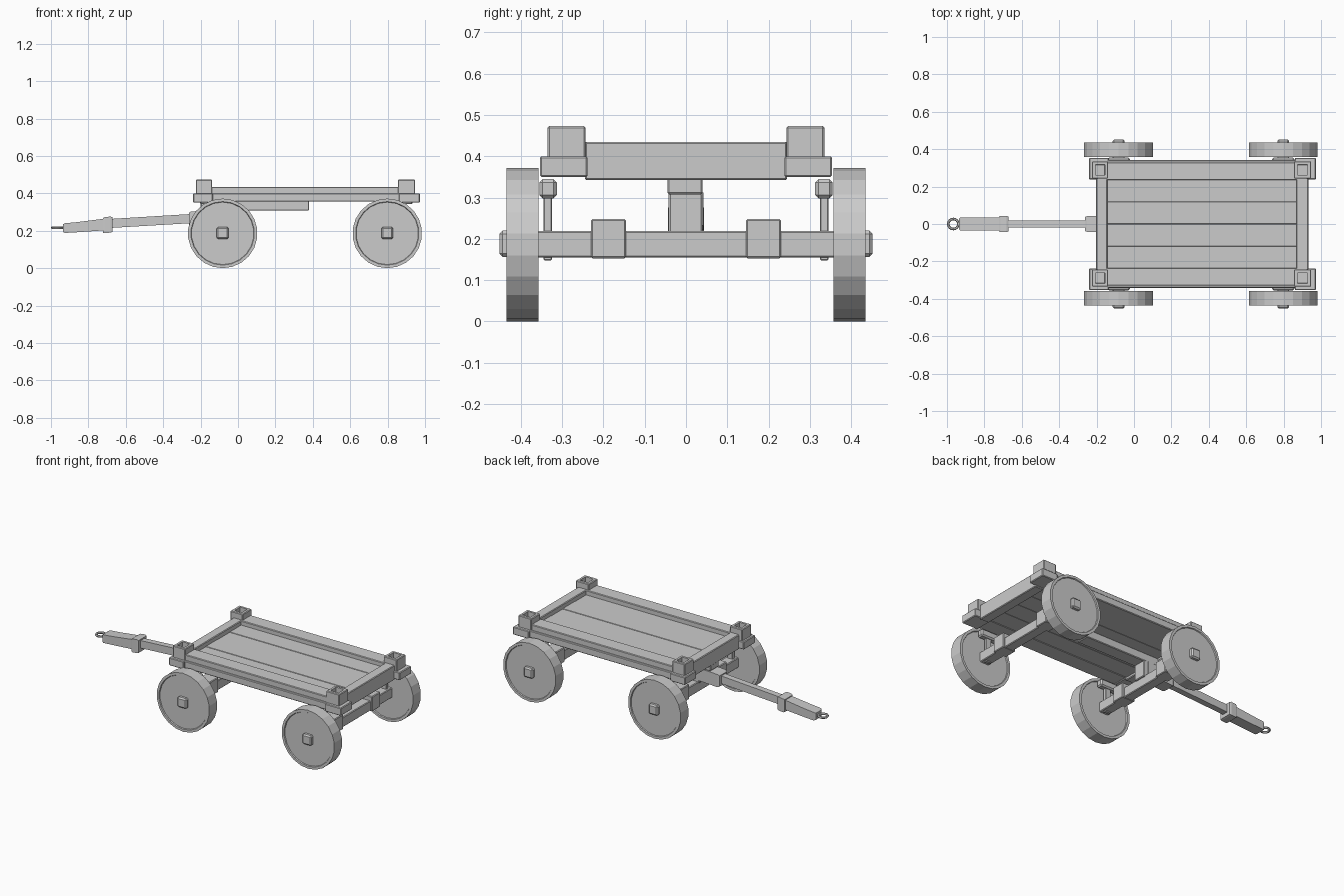
import bpy, bmesh, math
from mathutils import Matrix, Vector

if "Cube" in bpy.data.objects:
    bpy.data.objects.remove(bpy.data.objects["Cube"])


def finish(name, bm):
    bmesh.ops.recalc_face_normals(bm, faces=bm.faces)
    me = bpy.data.meshes.new(name)
    bm.to_mesh(me)
    bm.free()
    ob = bpy.data.objects.new(name, me)
    bpy.context.collection.objects.link(ob)
    return ob


def box(name, x, y, z, bevel=0.004, pit=0):
    """Beam between (min, max) pairs, optionally with a square socket on top."""
    bm = bmesh.new()
    lo, hi = Vector((x[0], y[0], z[0])), Vector((x[1], y[1], z[1]))
    bmesh.ops.create_cube(bm, size=1, matrix=Matrix.Translation((lo + hi) / 2)
                          @ Matrix.Diagonal((*(hi - lo), 1)))
    if bevel:
        bmesh.ops.bevel(bm, geom=bm.edges[:], offset=bevel, segments=1, affect='EDGES')
    if pit:
        bm.normal_update()
        top = max(bm.faces, key=lambda f: f.calc_center_median().z)
        bmesh.ops.inset_region(bm, faces=[top], thickness=pit)
        bmesh.ops.inset_region(bm, faces=[top], thickness=0.0005, depth=-0.035)
    return finish(name, bm)


def loft(name, sections):
    """Rectangular sections (x, half width, bottom z, top z) joined along x."""
    bm = bmesh.new()
    rings = [[bm.verts.new(p) for p in ((x, -w, b), (x, w, b), (x, w, t), (x, -w, t))]
             for x, w, b, t in sections]
    for a, b in zip(rings, rings[1:]):
        for i in range(4):
            bm.faces.new((a[i], a[(i + 1) % 4], b[(i + 1) % 4], b[i]))
    bm.faces.new(rings[0])
    bm.faces.new(rings[-1])
    return finish(name, bm)


def wheel(name, x, y, r):
    """Solid disc with a raised rim on both faces."""
    bm = bmesh.new()
    bmesh.ops.create_cone(bm, cap_ends=True, segments=22, radius1=r, radius2=r, depth=0.078,
                          matrix=Matrix.Translation((x, y, r)) @ Matrix.Rotation(math.pi / 2, 4, 'X'))
    bm.normal_update()
    for cap in [f for f in bm.faces if len(f.verts) > 4]:
        bmesh.ops.inset_region(bm, faces=[cap], thickness=0.016)
        bmesh.ops.inset_region(bm, faces=[cap], thickness=0.003, depth=-0.006)
    return finish(name, bm)


# Running gear
for end, ax, r in (("front", -0.082, 0.186), ("rear", 0.798, 0.186)):
    box(end + "_axle", (ax - 0.032, ax + 0.032), (-0.43, 0.43), (0.155, 0.219))
    for s, side in ((-1, "near"), (1, "far")):
        tag = f"{end}_{side}_"
        span = lambda a, b: tuple(sorted((s * a, s * b)))
        wheel(tag + "wheel", ax, s * 0.396, r)
        box(tag + "hub", (ax - 0.032, ax + 0.032), span(0.40, 0.452), (0.156, 0.22), 0.008)
        box(tag + "axle_block", (ax - 0.045, ax + 0.045), span(0.145, 0.23), (0.153, 0.248))
        box(tag + "strut", (ax - 0.018, ax + 0.018), span(0.325, 0.345), (0.148, 0.31), 0.002)
        box(tag + "strut_cap", (ax - 0.06, ax + 0.06), span(0.313, 0.355), (0.298, 0.345), 0.008)

# Corner posts with sockets, on wider corner plates
for end, px, qx in (("front", (-0.225, -0.138), (-0.24, -0.135)),
                    ("rear", (0.855, 0.947), (0.86, 0.972))):
    for side, py, qy in (("near", (-0.335, -0.243), (-0.354, -0.238)),
                         ("far", (0.243, 0.335), (0.238, 0.354))):
        box(f"{end}_{side}_post", px, py, (0.395, 0.473), pit=0.02)
        box(f"{end}_{side}_corner_plate", qx, qy, (0.35, 0.4))

# Frame rails
for side, s in (("near", -1), ("far", 1)):
    box(side + "_lower_rail", (-0.2, 0.93), sorted((s * 0.235, s * 0.342)), (0.355, 0.4))
    box(side + "_upper_rail", (-0.2, 0.93), sorted((s * 0.235, s * 0.33)), (0.39, 0.435))
for end, x in (("front", (-0.203, -0.142)), ("rear", (0.868, 0.932))):
    box(end + "_end_rail", x, (-0.245, 0.245), (0.342, 0.435))

# Deck planks
for i in range(4):
    y = -0.24 + i * 0.12
    dz = 0.002 * (i % 2)
    box(f"plank_{i + 1}", (-0.16, 0.89), (y, y + 0.12), (0.358, 0.405 + dz), 0.0015)

# Reach beam under the deck, and drawbar
box("reach_beam", (-0.2, 0.38), (-0.045, 0.04), (0.308, 0.36))
box("tongue_mount", (-0.12, -0.04), (-0.042, 0.04), (0.21, 0.315))
loft("tongue_socket", [(-0.263, 0.037, 0.228, 0.296), (-0.25, 0.042, 0.222, 0.303),
                       (-0.07, 0.042, 0.232, 0.312)])
loft("tongue", [(-0.7, 0.019, 0.214, 0.262), (-0.24, 0.019, 0.241, 0.29)])
loft("tongue_collar", [(-0.723, 0.04, 0.19, 0.268), (-0.715, 0.043, 0.187, 0.272),
                       (-0.682, 0.043, 0.19, 0.276), (-0.672, 0.04, 0.193, 0.272)])
loft("tongue_head", [(-0.935, 0.03, 0.193, 0.235), (-0.925, 0.036, 0.188, 0.24),
                     (-0.86, 0.036, 0.192, 0.246), (-0.7, 0.034, 0.203, 0.266)])

# Hitch ring
bpy.ops.mesh.primitive_torus_add(location=(-0.966, 0, 0.216), major_segments=16, minor_segments=6,
                                 major_radius=0.027, minor_radius=0.007)
bpy.context.object.name = "hitch_ring"
